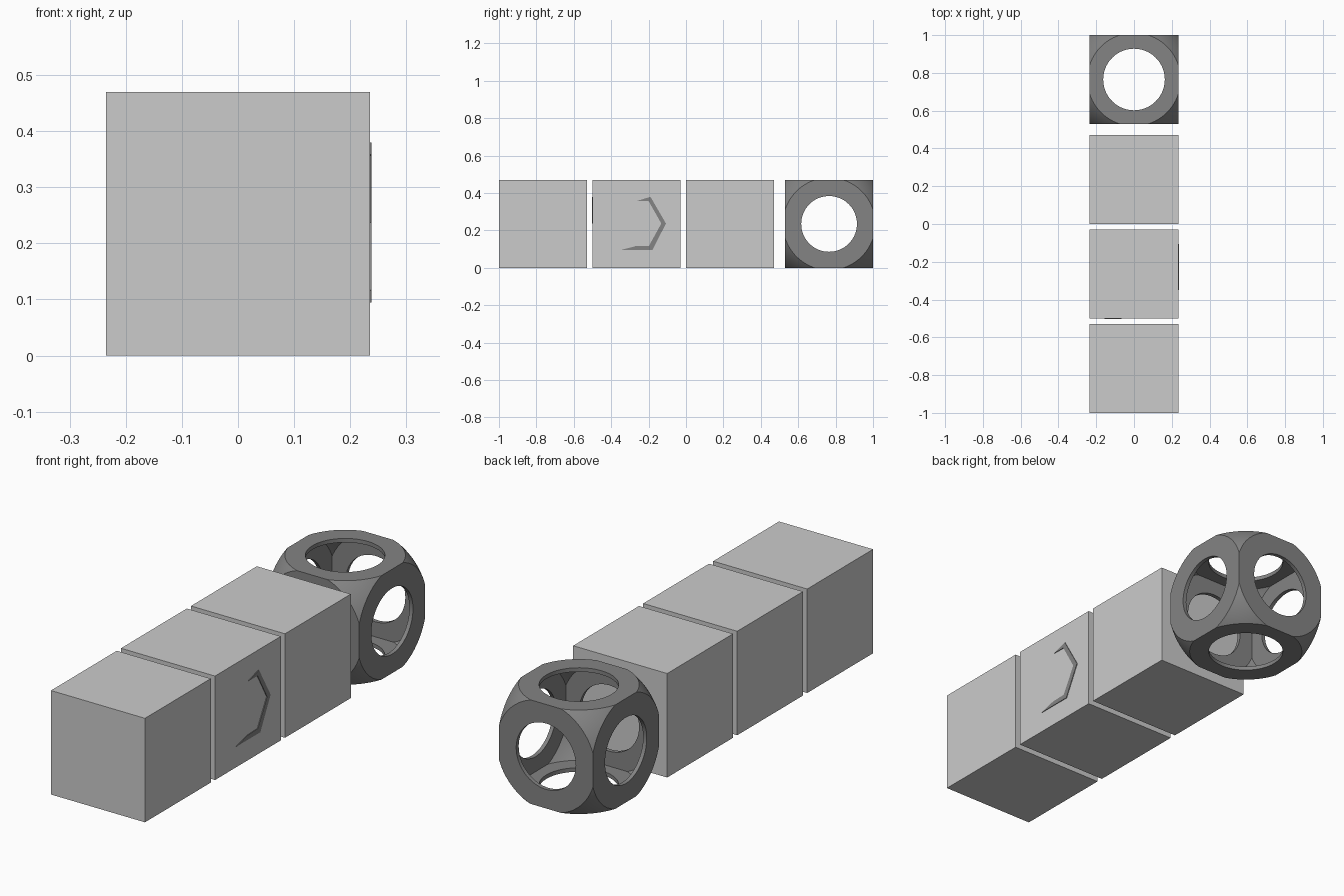
import bpy, bmesh
from math import pi
from mathutils import Vector

if "Cube" in bpy.data.objects:
    bpy.data.objects.remove(bpy.data.objects["Cube"])

S = 0.47                # cube edge
H = S / 2

dark = bpy.data.materials.new("dark_grey")
dark.diffuse_color = (0.23, 0.23, 0.23, 1)
dark.use_nodes = True
dark.node_tree.nodes["Principled BSDF"].inputs["Base Color"].default_value = dark.diffuse_color


def cube(name, y, size=S):
    bpy.ops.mesh.primitive_cube_add(size=size, location=(0, y, H))
    ob = bpy.context.object
    ob.name = name
    return ob


def boolean(ob, tool, op):
    # Apply the boolean at once and drop the tool
    m = ob.modifiers.new("cut", 'BOOLEAN')
    m.operation, m.object, m.solver = op, tool, 'EXACT'
    bpy.ops.object.select_all(action='DESELECT')
    bpy.context.view_layer.objects.active = ob
    ob.select_set(True)
    bpy.ops.object.modifier_apply(modifier=m.name)
    bpy.data.objects.remove(tool, do_unlink=True)


def corner_rounded_cube(name, y, size, radius):
    # Cube trimmed by a sphere: corners rounded, edge middles stay sharp
    ob = cube(name, y, size)
    bpy.ops.mesh.primitive_uv_sphere_add(segments=96, ring_count=48, radius=radius,
                                         location=(0, y, H))
    boolean(ob, bpy.context.object, 'INTERSECT')
    return ob


def raised_strip(name, points, origin, u, v, n, height=0.003):
    # Thin strip standing proud of a cube face; points are in face axes u, v
    bm = bmesh.new()
    o, u, v, n = map(Vector, (origin, u, v, n))
    face = bm.faces.new([bm.verts.new(o + u * a + v * b - n * 0.01) for a, b in points])
    ext = bmesh.ops.extrude_face_region(bm, geom=[face])
    top = [g for g in ext["geom"] if isinstance(g, bmesh.types.BMVert)]
    bmesh.ops.translate(bm, verts=top, vec=n * (0.01 + height))
    bmesh.ops.recalc_face_normals(bm, faces=bm.faces)
    me = bpy.data.meshes.new(name)
    bm.to_mesh(me)
    bm.free()
    ob = bpy.data.objects.new(name, me)
    bpy.context.collection.objects.link(ob)
    me.materials.append(dark)


# Three plain cubes
cube("front_cube", -1 + H)
cube("second_cube", -0.265)
cube("third_cube", 0.235)

# Slivers of a hexagonal rim breaking through the second cube
chevron = [(-0.262, 0.358), (-0.19, 0.38), (-0.107, 0.237), (-0.18, 0.095), (-0.35, 0.095),
           (-0.27, 0.116), (-0.198, 0.118), (-0.132, 0.237), (-0.2, 0.357)]
raised_strip("side_chevron", chevron, (H, 0, 0), (0, 1, 0), (0, 0, 1), (1, 0, 0))
sliver = [(-0.155, 0.237), (-0.065, 0.38), (-0.08, 0.365), (-0.14, 0.237)]
raised_strip("front_sliver", sliver, (0, -0.265 - H, 0), (1, 0, 0), (0, 0, 1), (0, -1, 0))

# Hollow rear cube with a round hole through every side
Y = 1 - H
shell = corner_rounded_cube("pierced_cube", Y, S, 0.341)
cavity = corner_rounded_cube("cavity", Y, S - 0.036, 0.320)
boolean(shell, cavity, 'DIFFERENCE')
for radius, rot in ((0.149, (0, pi / 2, 0)), (0.149, (pi / 2, 0, 0)), (0.163, (0, 0, 0))):
    bpy.ops.mesh.primitive_cylinder_add(vertices=64, radius=radius, depth=1,
                                        location=(0, Y, H), rotation=rot)
    boolean(shell, bpy.context.object, 'DIFFERENCE')
shell.data.materials.clear()
shell.data.materials.append(dark)
bpy.ops.object.select_all(action='DESELECT')
bpy.context.view_layer.objects.active = shell
shell.select_set(True)
bpy.ops.object.shade_smooth_by_angle(angle=0.6)
